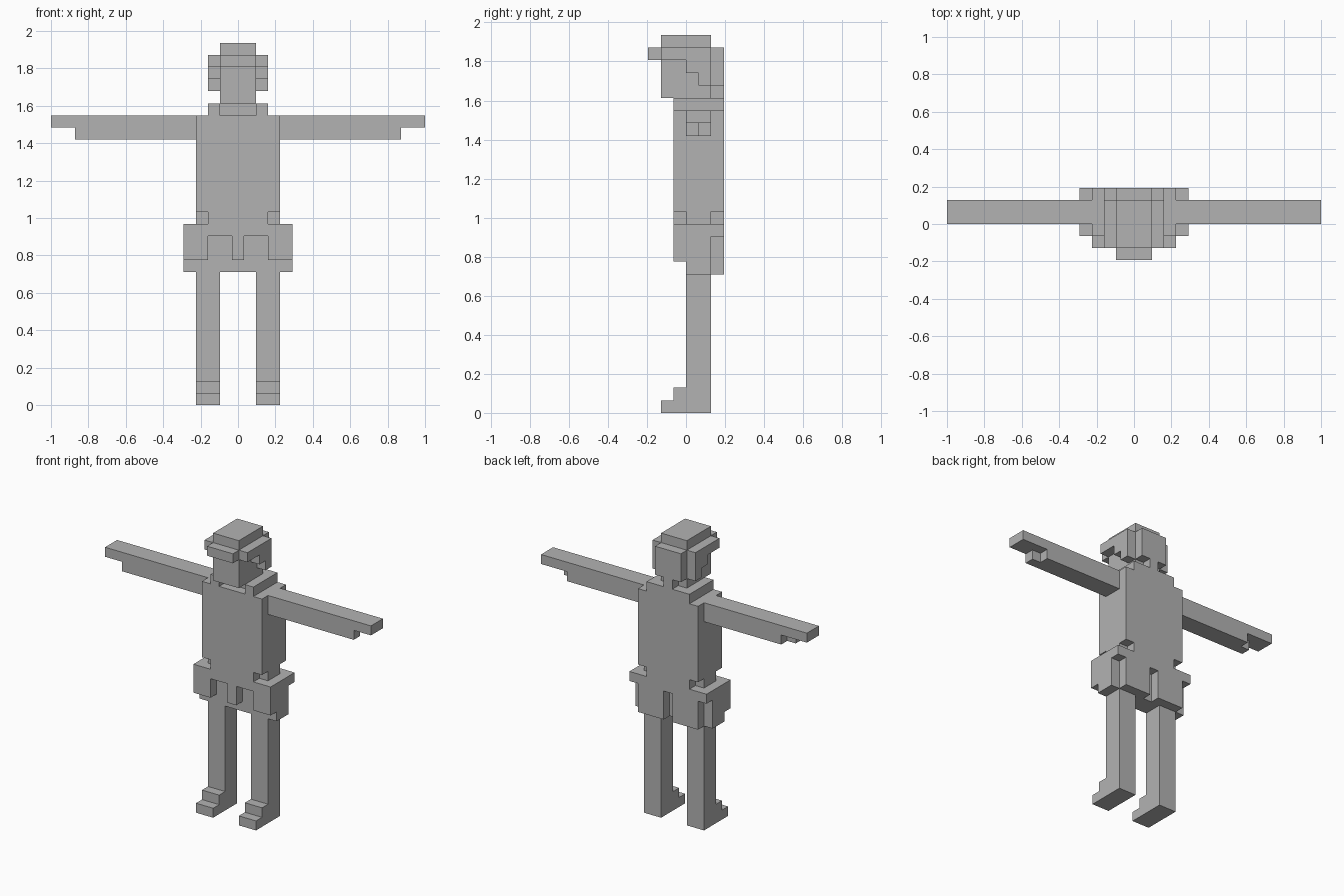
import bpy, bmesh
from mathutils import Vector

if "Cube" in bpy.data.objects:
    bpy.data.objects.remove(bpy.data.objects["Cube"])

V = 2 / 31                      # edge length of one block
grey = bpy.data.materials.new("plain grey")
grey.diffuse_color = (0.45, 0.45, 0.45, 1)
grey.use_nodes = True
grey.node_tree.nodes["Principled BSDF"].inputs["Base Color"].default_value = grey.diffuse_color


def cells(box):
    """Unit cells in a box (x0, x1, y0, y1, z0, z1); x bounds lie on half units."""
    x0, x1, y0, y1, z0, z1 = box
    return {(x, y, z) for x in range(int(x0 + .5), int(x1 + .5))
            for y in range(y0, y1) for z in range(z0, z1)}


def flip(boxes):
    return [(-b[1], -b[0]) + tuple(b[2:]) for b in boxes]


def part(name, boxes, cuts=()):
    """Blocky solid: the outer skin of all boxes minus the cuts."""
    solid = set().union(*map(cells, boxes)) - set().union(*map(cells, cuts))
    bm = bmesh.new()
    verts = {}

    def vert(p):
        key = tuple(round(c * 2) for c in p)
        if key not in verts:
            verts[key] = bm.verts.new(p * V)
        return verts[key]

    for c in solid:
        centre = Vector((c[0], c[1] + .5, c[2] + .5))
        for axis in range(3):
            for s in (-1, 1):
                n = Vector((0, 0, 0))
                n[axis] = s
                if tuple(int(c[i] + n[i]) for i in range(3)) in solid:
                    continue
                u = Vector((0, 0, 0))
                u[(axis + 1) % 3] = .5
                w = n.cross(u)
                m = centre + n / 2
                bm.faces.new([vert(m + q) for q in (-u - w, u - w, u + w, -u + w)])
    # merge flat areas into large faces
    bmesh.ops.dissolve_limit(bm, angle_limit=0.01, verts=bm.verts[:], edges=bm.edges[:])
    mesh = bpy.data.meshes.new(name)
    bm.to_mesh(mesh)
    bm.free()
    mesh.materials.append(grey)
    bpy.context.collection.objects.link(bpy.data.objects.new(name, mesh))


def pair(name, boxes):
    part("right_" + name, boxes)
    part("left_" + name, flip(boxes))


def both(boxes):
    return boxes + flip(boxes)


# legs with stepped feet
pair("leg", [(1.5, 3.5, 0, 2, 0, 11),
             (1.5, 3.5, -2, 0, 0, 1), (1.5, 3.5, -1, 0, 1, 2)])

# hips: core, front flaps and rear panels
part("hips",
     [(-4.5, 4.5, 0, 2, 11, 15), (-4.5, 4.5, -1, 3, 14, 15),
      (-.5, .5, -1, 0, 12, 14)]
     + both([(2.5, 4.5, -1, 0, 12, 14), (.5, 3.5, 2, 3, 11, 14)]))

# torso with notched corners at the waist
part("torso", [(-3.5, 3.5, -1, 3, 15, 24)],
     both([(2.5, 3.5, -1, 0, 15, 16), (2.5, 3.5, 2, 3, 15, 16)]))

# collar, open at the throat
part("collar", [(-2.5, 2.5, -1, 3, 24, 25)], [(-1.5, 1.5, -1, 0, 24, 25)])

# straight arms with stepped hands
pair("arm", [(3.5, 15.5, 0, 2, 23, 24),
             (3.5, 13.5, 0, 1, 22, 23), (3.5, 12.5, 1, 2, 22, 23)])

# head
part("head", [(-1.5, 1.5, -2, 2, 25, 29)])

# hair at the back, nape and sides
part("back_hair", [(-1.5, 1.5, 2, 3, 26, 29), (-.5, .5, 2, 3, 25, 26)])
pair("side_hair", [(1.5, 2.5, -2, 2, 28, 29), (1.5, 2.5, 0, 2, 27, 28),
                   (1.5, 2.5, 1, 2, 26, 27)])

# cap top and brim
part("cap_top", [(-1.5, 1.5, -2, 2, 29, 30)])
part("cap_brim", [(-1.5, 1.5, -3, -2, 28, 29)])
